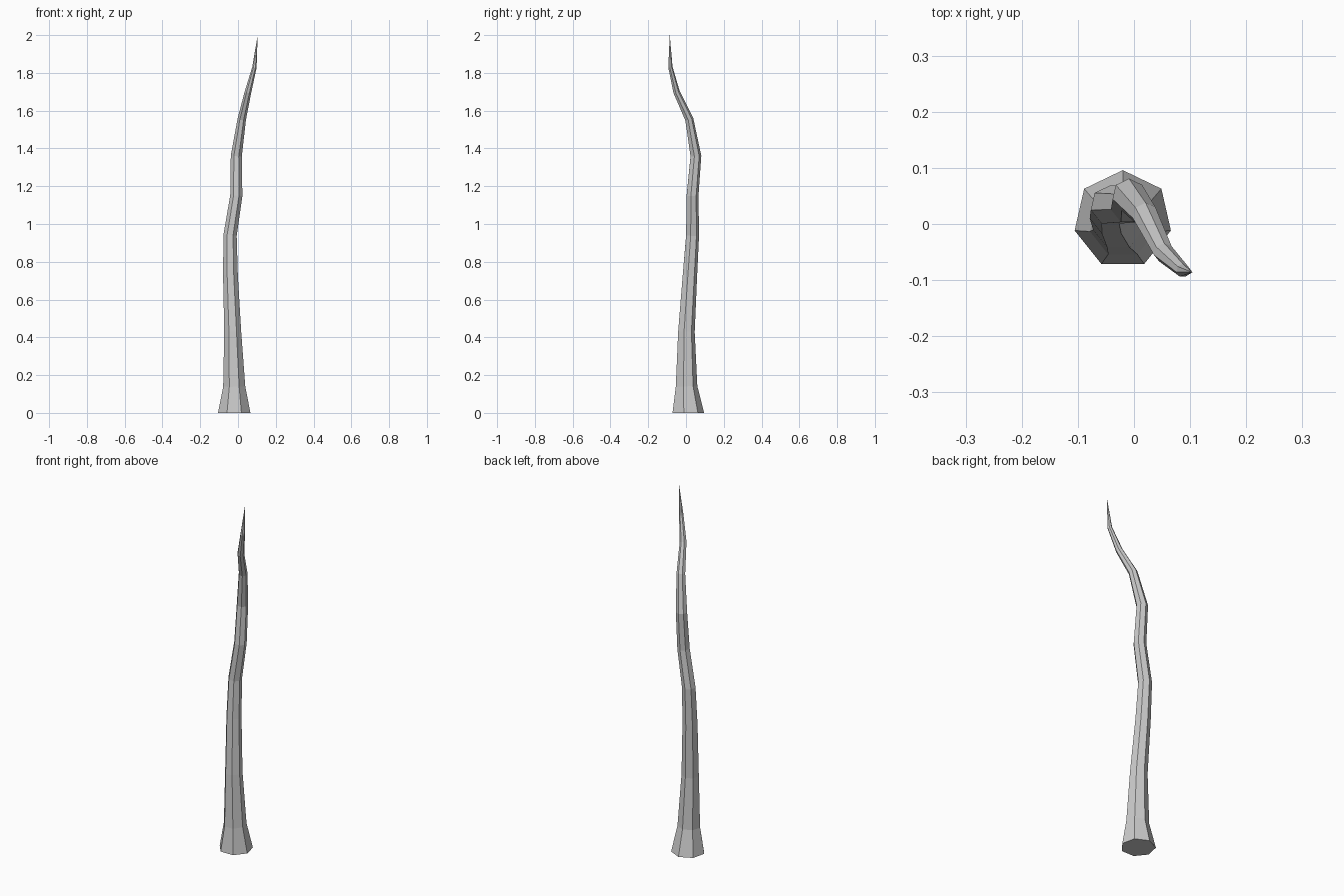
import bpy, bmesh, math
from mathutils import Vector

if "Cube" in bpy.data.objects:
    bpy.data.objects.remove(bpy.data.objects["Cube"])

SIDES = 7
# Spine of the tentacle-like spike: x, y, z, radius
SPINE = [
    (-0.020, 0.008, 0.00, 0.088),
    (-0.020, 0.000, 0.14, 0.060),
    (-0.028, 0.000, 0.43, 0.046),
    (-0.040, 0.019, 0.73, 0.040),
    (-0.042, 0.033, 0.94, 0.036),
    (-0.009, 0.033, 1.15, 0.033),
    (-0.009, 0.051, 1.36, 0.030),
    (0.020, 0.016, 1.556, 0.023),
    (0.053, -0.051, 1.70, 0.018),
    (0.087, -0.083, 1.83, 0.012),
]
TIP = Vector((0.104, -0.086, 2.0))

centres = [Vector(p[:3]) for p in SPINE] + [TIP]
bm = bmesh.new()

# Seven-sided rings, tilted to follow the spine
rings = []
for i, p in enumerate(SPINE):
    up = Vector((0, 0, 1))
    if i > 0:
        up = ((centres[i + 1] - centres[i]).normalized()
              + (centres[i] - centres[i - 1]).normalized())
    tilt = Vector((0, 0, 1)).rotation_difference(up)
    ring = []
    for k in range(SIDES):
        a = math.pi / 2 + 2 * math.pi * k / SIDES
        offset = Vector((math.cos(a), math.sin(a), 0)) * p[3]
        ring.append(bm.verts.new(centres[i] + tilt @ offset))
    rings.append(ring)

# Side faces, pointed tip and closed base
for lo, hi in zip(rings, rings[1:]):
    for k in range(SIDES):
        n = (k + 1) % SIDES
        bm.faces.new((lo[k], lo[n], hi[n], hi[k]))
tip = bm.verts.new(TIP)
for k in range(SIDES):
    bm.faces.new((rings[-1][k], rings[-1][(k + 1) % SIDES], tip))
bm.faces.new(rings[0][::-1])

mesh = bpy.data.meshes.new("crooked_spike")
bm.to_mesh(mesh)
bm.free()
bpy.context.collection.objects.link(bpy.data.objects.new("crooked_spike", mesh))
